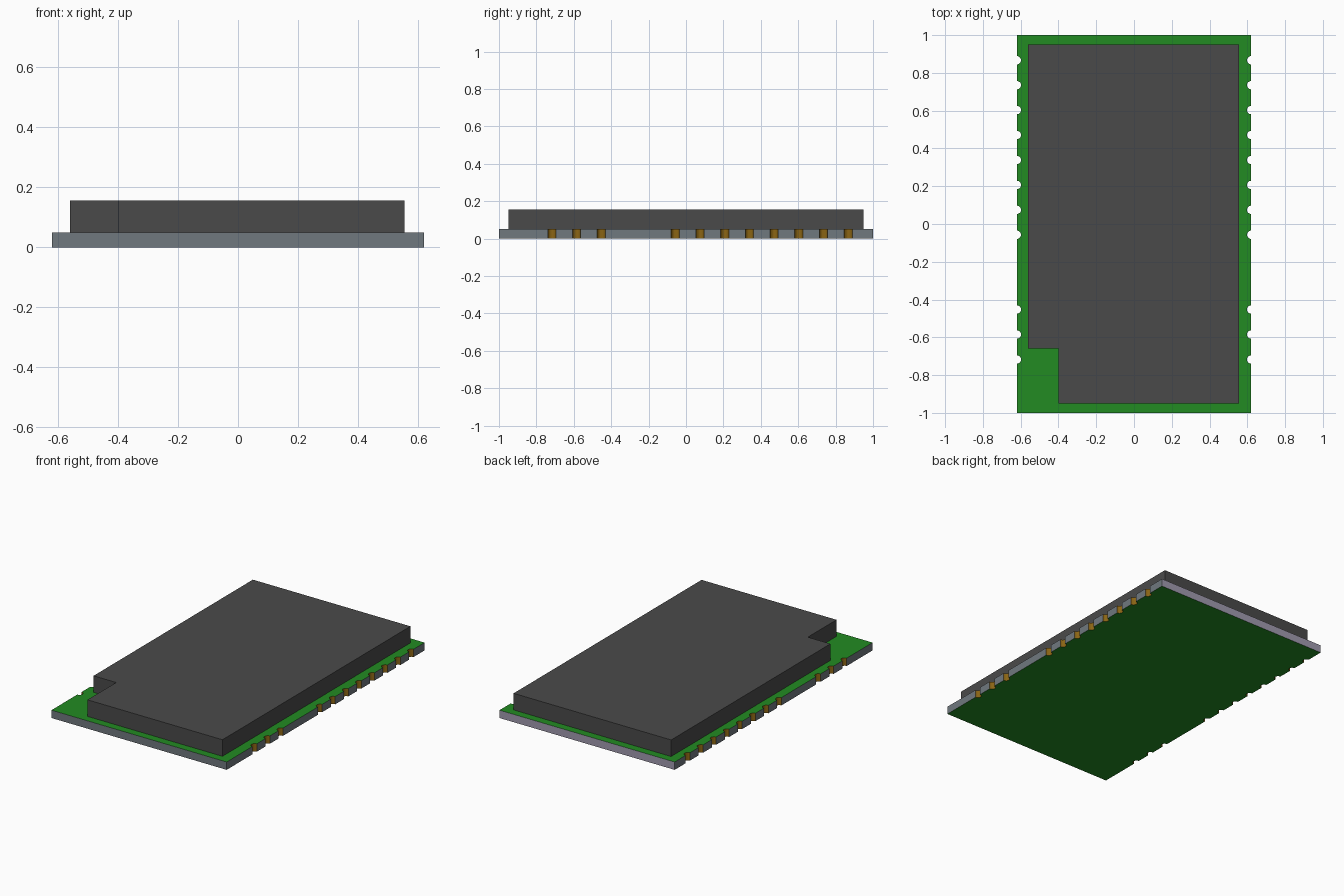
import bpy, bmesh, math

cube = bpy.data.objects.get("Cube")
if cube:
    bpy.data.objects.remove(cube, do_unlink=True)


def srgb(r, g, b):
    """8-bit display colour to linear RGBA."""
    lin = [c / 12.92 if c <= 0.04045 else ((c + 0.055) / 1.055) ** 2.4
           for c in (r / 255, g / 255, b / 255)]
    return (*lin, 1.0)


def material(name, colour):
    m = bpy.data.materials.new(name)
    m.use_nodes = True
    m.diffuse_color = colour
    m.node_tree.nodes["Principled BSDF"].inputs["Base Color"].default_value = colour
    return m


GREEN = material("board green", srgb(34, 139, 34))
GREY = material("edge grey", srgb(112, 120, 126))
LILAC = material("back edge lilac grey", srgb(160, 155, 175))
GOLD = material("contact gold", srgb(139, 101, 20))
DARK = material("cover dark grey", srgb(74, 74, 74))


def prism(name, outline, z0, z1, materials, pick=lambda face: 0):
    """Extrude a closed xy outline from z0 to z1, colouring faces by a rule."""
    bm = bmesh.new()
    base = bm.faces.new([bm.verts.new((x, y, z0)) for x, y in outline])
    ext = bmesh.ops.extrude_face_region(bm, geom=[base], use_keep_orig=True)
    top = [v for v in ext["geom"] if isinstance(v, bmesh.types.BMVert)]
    bmesh.ops.translate(bm, verts=top, vec=(0, 0, z1 - z0))
    bmesh.ops.recalc_face_normals(bm, faces=bm.faces)
    for f in bm.faces:
        f.material_index = pick(f)
    mesh = bpy.data.meshes.new(name)
    bm.to_mesh(mesh)
    bm.free()
    for m in materials:
        mesh.materials.append(m)
    obj = bpy.data.objects.new(name, mesh)
    bpy.context.collection.objects.link(obj)
    return obj


# Circuit board with half-round contact notches along both long edges
W, L, T = 0.62, 1.0, 0.05
PITCH, R, SEG = 0.132, 0.022, 10
notches = [-0.717 + PITCH * i for i in range(13) if i not in (3, 4)]

right_edge = [(W, -L)]
for y in notches:
    for k in range(SEG + 1):
        a = math.pi * k / SEG
        right_edge.append((W - R * math.sin(a), y - R * math.cos(a)))
right_edge.append((W, L))
left_edge = [(-x, y) for x, y in reversed(right_edge)]


def board_colour(face):
    n, c = face.normal, face.calc_center_median()
    if abs(n.z) > 0.5:
        return 0                      # top and bottom
    if abs(c.y) < L - 0.01 and abs(c.x) < W - 0.0005:
        return 3                      # notch walls
    return 2 if n.y > 0.5 else 1      # back edge, other edges


prism("circuit_board", right_edge + left_edge, 0, T,
      [GREEN, GREY, LILAC, GOLD], board_colour)

# Shielding cover with one corner cut away
cover = [(-0.40, -0.95), (0.555, -0.95), (0.555, 0.95),
         (-0.56, 0.95), (-0.56, -0.66), (-0.40, -0.66)]
prism("shield_cover", cover, T, 0.156, [DARK])
